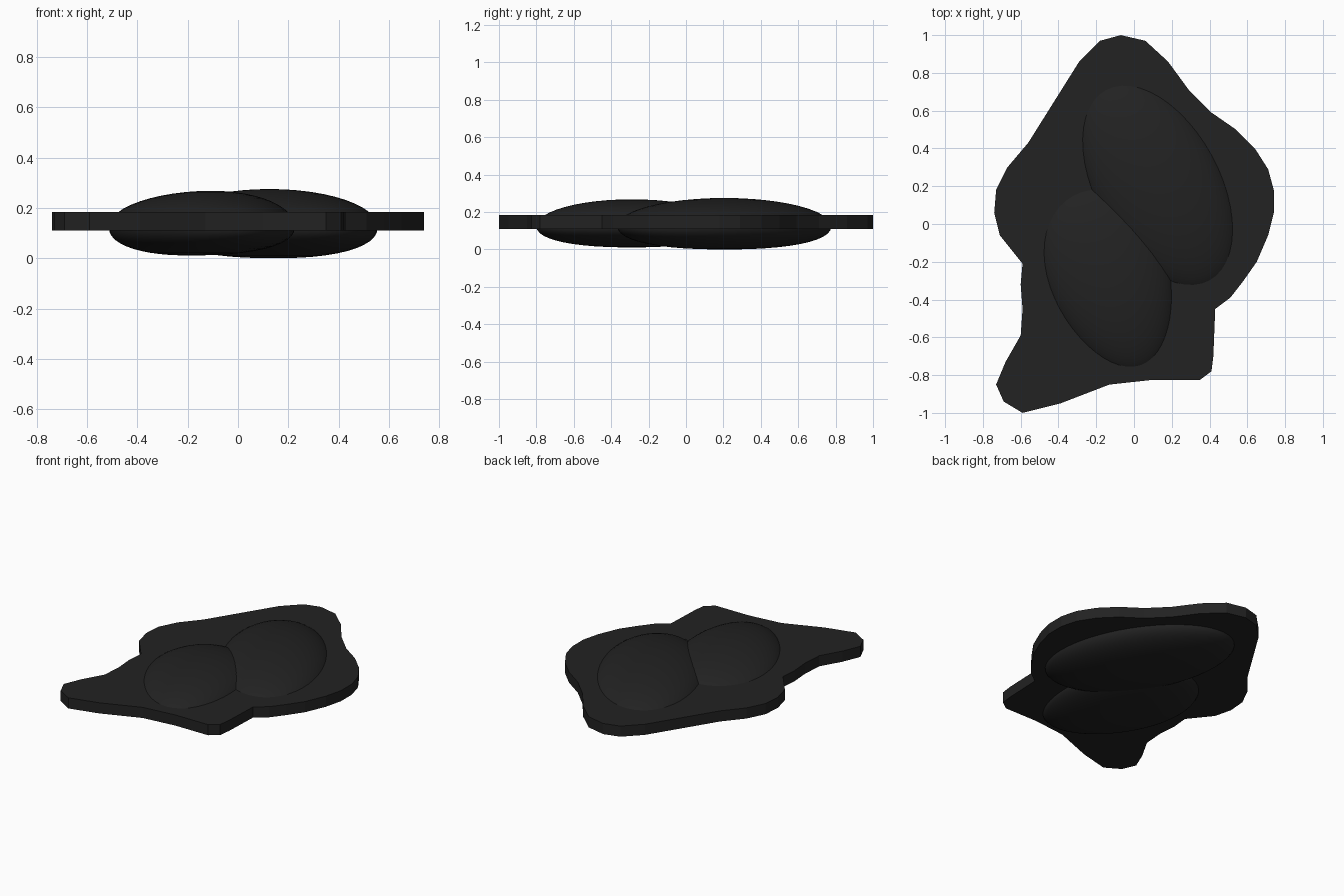
import bpy
import bmesh
import math

if "Cube" in bpy.data.objects:
    bpy.data.objects.remove(bpy.data.objects["Cube"])

charcoal = bpy.data.materials.new("charcoal")
charcoal.diffuse_color = (0.016, 0.016, 0.016, 1)
charcoal.use_nodes = True
charcoal.node_tree.nodes["Principled BSDF"].inputs["Base Color"].default_value = charcoal.diffuse_color


def finish(name, bm, smooth):
    bmesh.ops.recalc_face_normals(bm, faces=bm.faces)
    mesh = bpy.data.meshes.new(name)
    bm.to_mesh(mesh)
    bm.free()
    mesh.materials.append(charcoal)
    for p in mesh.polygons:
        p.use_smooth = smooth
    obj = bpy.data.objects.new(name, mesh)
    bpy.context.collection.objects.link(obj)
    return obj


# Flat slab with an irregular outline
outline = [
    (-.07, 1), (.06, .97), (.18, .86), (.29, .71), (.41, .59), (.54, .50),
    (.64, .40), (.71, .29), (.74, .18), (.74, .06), (.71, -.06), (.65, -.20),
    (.58, -.30), (.51, -.39), (.43, -.45), (.42, -.70), (.41, -.78),
    (.35, -.825), (.10, -.825), (-.13, -.85), (-.39, -.95), (-.59, -1),
    (-.69, -.94), (-.73, -.85), (-.68, -.73), (-.60, -.59), (-.59, -.45),
    (-.60, -.32), (-.59, -.21), (-.71, -.06), (-.74, .06), (-.73, .18),
    (-.67, .30), (-.56, .43), (-.29, .86), (-.18, .97)]
bm = bmesh.new()
base = bm.faces.new([bm.verts.new((x, y, 0.11)) for x, y in outline])
top = bmesh.ops.extrude_face_region(bm, geom=[base], use_keep_orig=True)["geom"]
bmesh.ops.translate(bm, vec=(0, 0, 0.073),
                    verts=[v for v in top if isinstance(v, bmesh.types.BMVert)])
finish("slab", bm, False)


def lobe(name, centre, semi, angle, up, down, taper, top_shift, low_shift):
    """Rounded lobe: tapered ellipse in plan, domed separately above and below."""
    bm = bmesh.new()
    bmesh.ops.create_uvsphere(bm, u_segments=48, v_segments=24, radius=1)
    ca, sa = math.cos(angle), math.sin(angle)
    for v in bm.verts:
        x, y, z = v.co
        s = min(1, math.hypot(x, y))
        u = x * semi[0]
        w = y * semi[1] * (1 + taper * x)
        shift = (top_shift if z > 0 else low_shift) * (1 - s)
        if z > 0:
            h = up * z
        else:
            h = -down * max(0, 1 - s ** 2.3) ** (1 / 2.3)
        v.co = (centre[0] + u * ca - w * sa + shift,
                centre[1] + u * sa + w * ca, 0.125 + h)
    return finish(name, bm, True)


# Two overlapping lobes showing above and below the slab
lobe("back_lobe", (0.125, 0.205), (0.622, 0.355), math.radians(118.5),
     0.15, 0.125, 0.0, 0.0, 0.02)
lobe("front_lobe", (-0.125, -0.29), (0.53, 0.345), math.radians(109),
     0.143, 0.114, 0.14, 0.02, -0.07)
